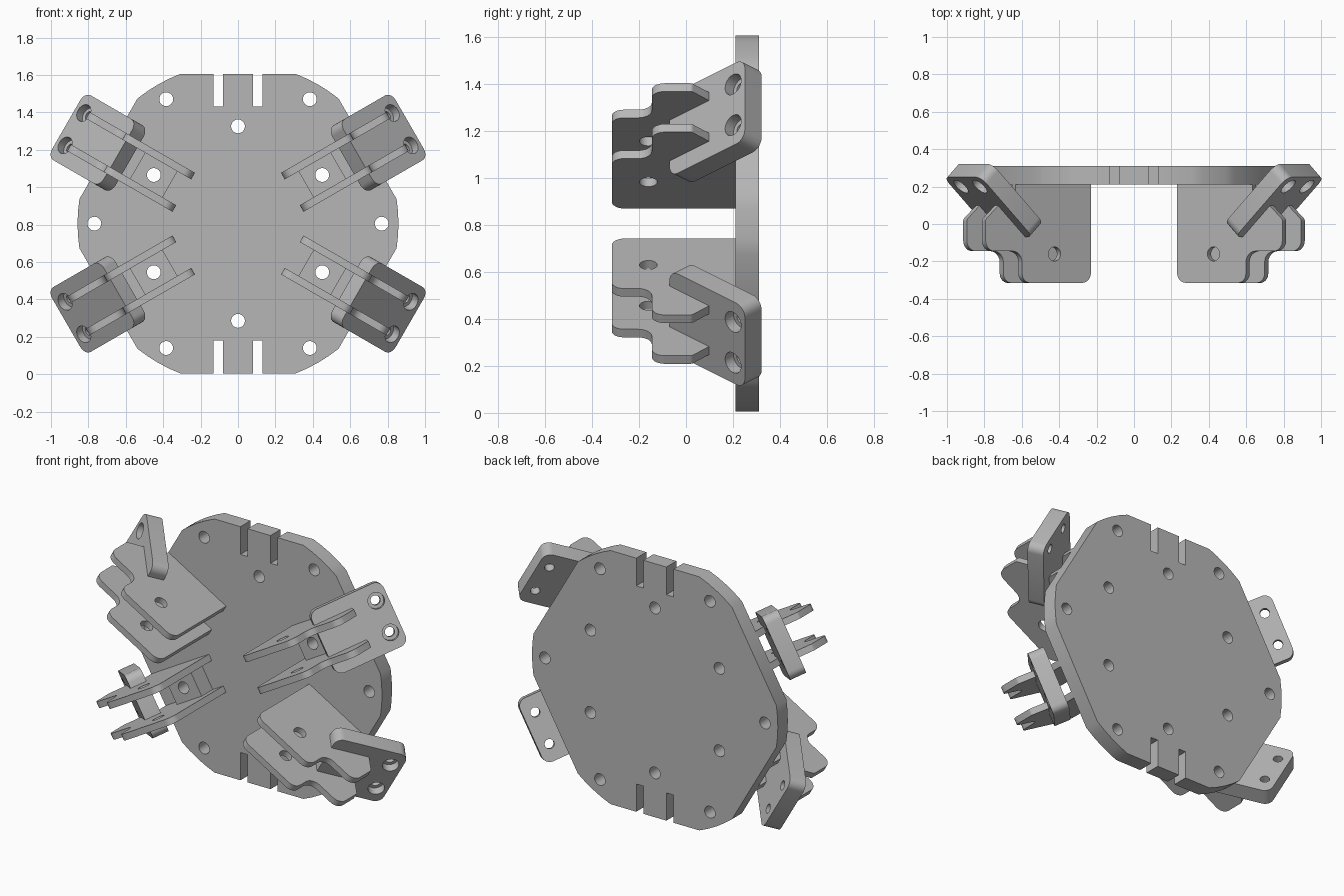
import bpy, bmesh
from math import radians, sin, cos, pi, asin, acos, sqrt, hypot
from mathutils import Matrix, Vector

if "Cube" in bpy.data.objects:
    bpy.data.objects.remove(bpy.data.objects["Cube"])

grey = bpy.data.materials.new("plain grey")
grey.use_nodes = True
COLOUR = (0.47, 0.47, 0.47, 1)
grey.diffuse_color = COLOUR
grey.node_tree.nodes["Principled BSDF"].inputs["Base Color"].default_value = COLOUR

CENTRE = 0.805      # height of the disc centre
APOTHEM = 0.8       # distance of the six flats
RADIUS = 0.858
HOLE = 0.037


def circle(x, y, r, n=24):
    return [(x + r * cos(2 * pi * i / n), y + r * sin(2 * pi * i / n)) for i in range(n)]


def box(x0, x1, y0, y1):
    return [(x0, y0), (x1, y0), (x1, y1), (x0, y1)]


def fillet(corners, steps=6):
    """Round each (x, y, radius) corner of a polygon."""
    out = []
    for i, (x, y, r) in enumerate(corners):
        p = Vector((x, y))
        if not r:
            out.append((x, y))
            continue
        a = (Vector(corners[i - 1][:2]) - p).normalized()
        b = (Vector(corners[(i + 1) % len(corners)][:2]) - p).normalized()
        half = acos(max(-1, min(1, a.dot(b)))) / 2
        mid = p + (a + b).normalized() * (r / sin(half))
        start = p + a * (r / (sin(half) / cos(half))) - mid
        end = p + b * (r / (sin(half) / cos(half))) - mid
        sweep = start.angle_signed(end)
        for k in range(steps + 1):
            t = -sweep * k / steps
            out.append((mid.x + start.x * cos(t) - start.y * sin(t),
                        mid.y + start.x * sin(t) + start.y * cos(t)))
    return out


def prism(name, outlines, z0, z1, matrix=Matrix()):
    """Extrude closed outlines between two levels."""
    bm = bmesh.new()
    for outline in outlines:
        low = [bm.verts.new((x, y, z0)) for x, y in outline]
        high = [bm.verts.new((x, y, z1)) for x, y in outline]
        n = len(low)
        bm.faces.new(low[::-1])
        bm.faces.new(high)
        for i in range(n):
            j = (i + 1) % n
            bm.faces.new((low[i], low[j], high[j], high[i]))
    bmesh.ops.recalc_face_normals(bm, faces=bm.faces[:])
    mesh = bpy.data.meshes.new(name)
    bm.to_mesh(mesh)
    bm.free()
    mesh.materials.append(grey)
    obj = bpy.data.objects.new(name, mesh)
    bpy.context.collection.objects.link(obj)
    obj.matrix_world = matrix
    return obj


def cut(obj, outlines, z0, z1, matrix):
    """Subtract extruded outlines and bake the result."""
    cutter = prism("cutter", outlines, z0, z1, matrix)
    cutter.hide_render = True
    mod = obj.modifiers.new("cut", "BOOLEAN")
    mod.operation, mod.solver, mod.object = "DIFFERENCE", "EXACT", cutter
    bpy.context.view_layer.update()
    result = bpy.data.meshes.new_from_object(
        obj.evaluated_get(bpy.context.evaluated_depsgraph_get()))
    obj.modifiers.clear()
    obj.data = result
    bpy.data.objects.remove(cutter)


def smooth(obj):
    bpy.ops.object.select_all(action="DESELECT")
    obj.select_set(True)
    bpy.context.view_layer.objects.active = obj
    bpy.ops.object.shade_smooth_by_angle(angle=radians(30))


# Disc: a circle trimmed by six flats, with two rings of holes and edge slots
upright = Matrix.Translation((0, 0, CENTRE)) @ Matrix.Rotation(pi / 2, 4, "X")
half_arc = pi / 6 - acos(APOTHEM / RADIUS)
outline = []
for i in range(6):
    for k in range(-2, 3):
        a = i * pi / 3 + half_arc * k / 2
        outline.append((RADIUS * cos(a), RADIUS * sin(a)))
disc = prism("disc", [outline], -0.31, -0.21, upright)
cuts = []
for i in range(6):
    a = i * pi / 3
    cuts.append(circle(0.768 * cos(a), 0.768 * sin(a), HOLE))
    cuts.append(circle(0.52 * cos(a + pi / 6), 0.52 * sin(a + pi / 6), HOLE))
for sx in (-1, 1):
    for sy in (-1, 1):
        xs = sorted((sx * 0.08, sx * 0.13))
        ys = sorted((sy * 0.625, sy * 0.9))
        cuts.append(box(*xs, *ys))
cut(disc, cuts, -0.4, -0.1, upright)
smooth(disc)

# Side plate profile: radial distance, depth, corner radius
plate_profile = fillet([
    (0.335, 0.22, 0), (0.335, -0.315, 0.055), (0.76, -0.315, 0.05),
    (0.76, -0.145, 0.06), (0.985, -0.145, 0.055), (0.985, 0.025, 0.02),
    (0.905, 0.1, 0), (0.86, 0.11, 0), (0.8, 0.09, 0), (0.8, 0.22, 0)])
pad_profile = fillet([(0, -0.2, 0.05), (0.453, -0.2, 0.05),
                      (0.453, 0.2, 0.05), (0, 0.2, 0.05)])

# Four brackets, each with two plates, a spacer block and a slanted pad
d = sqrt(0.5)
slant = Matrix(((d, 0, d, 0.74), (d, 0, -d, -0.07), (0, 1, 0, 0), (0, 0, 0, 1)))
for side, angle in (("upper_left", 30), ("upper_right", 150),
                    ("lower_right", 210), ("lower_left", 330)):
    frame = Matrix.Translation((0, 0, CENTRE)) @ Matrix.Rotation(-radians(angle), 4, "Y")
    for n, v in enumerate((-0.1, 0.1)):
        plate = prism(f"{side}_plate_{n + 1}", [plate_profile], v - 0.02, v + 0.02, frame)
        cut(plate, [circle(0.56, -0.16, 0.038)], v - 0.1, v + 0.1, frame)
        smooth(plate)

    facing = frame @ Matrix.Rotation(pi / 2, 4, "X")
    block = prism(side + "_spacer_block", [box(0.42, 0.62, -0.09, 0.09)], -0.22, -0.1, facing)
    cut(block, [circle(0.52, 0, HOLE)], -0.3, 0, facing)
    smooth(block)

    tilted = frame @ slant
    pad = prism(side + "_pad", [pad_profile], -0.1, 0, tilted)
    cut(pad, [circle(0.382, v, 0.048) for v in (-0.1, 0.1)], -0.05, 0.05, tilted)
    cut(pad, [circle(0.382, v, 0.028) for v in (-0.1, 0.1)], -0.2, 0.05, tilted)
    smooth(pad)
